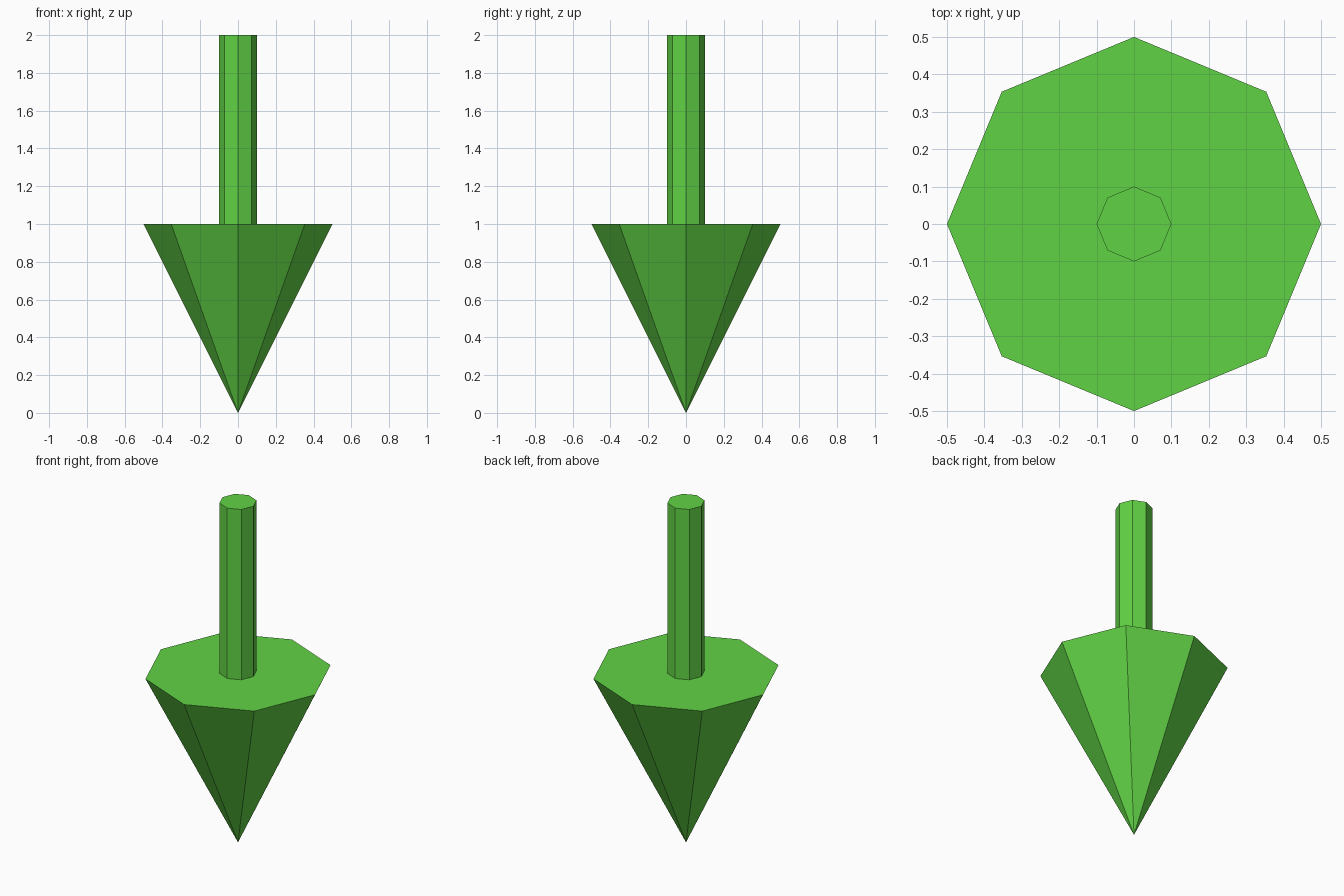
import bpy

if "Cube" in bpy.data.objects:
    bpy.data.objects.remove(bpy.data.objects["Cube"])

SIDES = 8

green = bpy.data.materials.new("green")
green.diffuse_color = (0.12, 0.65, 0.06, 1.0)
green.use_nodes = True
green.node_tree.nodes["Principled BSDF"].inputs["Base Color"].default_value = green.diffuse_color


def tapered(name, r_bottom, r_top, z_bottom, z_top):
    """Flat-faced eight-sided solid between two heights."""
    bpy.ops.mesh.primitive_cone_add(
        vertices=SIDES, radius1=r_bottom, radius2=r_top,
        depth=z_top - z_bottom, location=(0, 0, (z_bottom + z_top) / 2))
    obj = bpy.context.object
    obj.name = name
    obj.data.materials.append(green)
    return obj


# Arrow head: point down on the ground, wide end up
tapered("arrow_head", 0.0, 0.5, 0.0, 1.0)

# Shaft rising from the flat top of the head
tapered("arrow_shaft", 0.1, 0.1, 1.0, 2.0)
